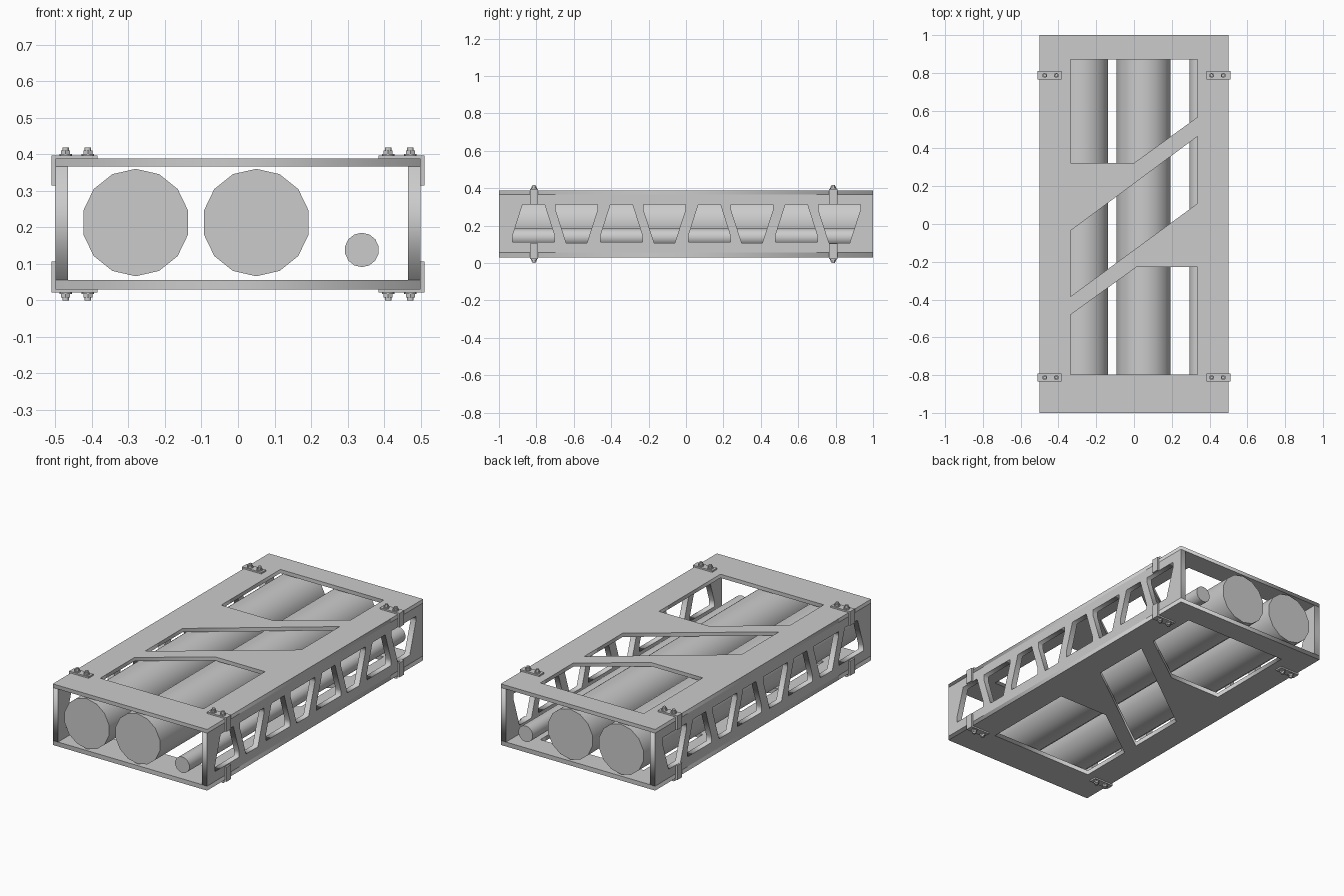
import bpy
import bmesh
from math import radians, pi
from mathutils import Matrix

if "Cube" in bpy.data.objects:
    bpy.data.objects.remove(bpy.data.objects["Cube"])


def plate(name, outlines, thickness, location, rotation=(0, 0, 0)):
    """Flat plate: first outline is the rim, the others are cut-outs."""
    cu = bpy.data.curves.new(name, 'CURVE')
    cu.dimensions = '2D'
    cu.fill_mode = 'BOTH'
    cu.extrude = thickness / 2
    for pts in outlines:
        sp = cu.splines.new('POLY')
        sp.points.add(len(pts) - 1)
        for p, (x, y) in zip(sp.points, pts):
            p.co = (x, y, 0, 1)
        sp.use_cyclic_u = True
    ob = bpy.data.objects.new(name, cu)
    ob.location, ob.rotation_euler = location, rotation
    bpy.context.collection.objects.link(ob)
    bpy.ops.object.select_all(action='DESELECT')
    bpy.context.view_layer.objects.active = ob
    ob.select_set(True)
    bpy.ops.object.convert(target='MESH')
    return bpy.context.object


def add_mesh(name, bm):
    bmesh.ops.recalc_face_normals(bm, faces=bm.faces)
    me = bpy.data.meshes.new(name)
    bm.to_mesh(me)
    bm.free()
    ob = bpy.data.objects.new(name, me)
    bpy.context.collection.objects.link(ob)
    return ob


def box(bm, x0, x1, y0, y1, z0, z1):
    m = Matrix.Translation(((x0 + x1) / 2, (y0 + y1) / 2, (z0 + z1) / 2))
    bmesh.ops.create_cube(bm, size=1, matrix=m @ Matrix.Diagonal((x1 - x0, y1 - y0, z1 - z0, 1)))


def rod(bm, x, y, z0, z1, r0, r1, n):
    bmesh.ops.create_cone(bm, cap_ends=True, segments=n, radius1=r0, radius2=r1,
                          depth=z1 - z0, matrix=Matrix.Translation((x, y, (z0 + z1) / 2)))


# Top and bottom plates with three angled windows
W = 0.335
windows = [
    [(-W, .87), (W, .87), (W, .565), (0, .323), (-W, .323)],
    [(W, .463), (W, .108), (-W, -.383), (-W, -.035)],
    [(-W, -.48), (.013, -.228), (W, -.228), (W, -.797), (-W, -.797)],
]
rim = [(-.5, -1), (.5, -1), (.5, 1), (-.5, 1)]
plate("top_plate", [rim] + windows, .022, (0, 0, .377))
plate("bottom_plate", [rim] + windows, .026, (0, 0, .043))

# Side plates with alternating truss cut-outs
up = [(-.112, .113), (.112, .113), (.112, .147), (.059, .313), (-.059, .313), (-.112, .147)]
down = [(-.055, .107), (.055, .107), (.112, .283), (.112, .313), (-.112, .313), (-.112, .283)]
centres = [-.815, -.585, -.345, -.115, .125, .353, .59, .82]
cuts = [[(c + y, z) for y, z in (down if i % 2 else up)] for i, c in enumerate(centres)]
side_rim = [(-1, .056), (1, .056), (1, .366), (-1, .366)]
for side, x in (("left", -.483), ("right", .483)):
    plate(side + "_side_plate", [side_rim] + cuts, .034, (x, 0, 0), (pi / 2, 0, pi / 2))

# Tubes running the full length, 14 sided with a vertex on top
for name, x, z, r in (("large_tube_left", -.28, .213, .147),
                      ("large_tube_right", .05, .213, .147),
                      ("small_tube", .339, .138, .047)):
    bpy.ops.mesh.primitive_cylinder_add(vertices=14, radius=r, depth=2, location=(x, 0, z),
                                        rotation=(pi / 2, 0, 0))
    bpy.context.object.name = name
    bpy.ops.object.shade_smooth_by_angle(angle=radians(40))

# Corner brackets with two bolts each, top and bottom
for sx, side in ((-1, "left"), (1, "right")):
    for yc, end in ((-.813, "front"), (.787, "back")):
        for top in (True, False):
            tag = f"{side}_{end}_{'top' if top else 'bottom'}"
            # s flips the stack of heights so it grows away from the plate
            s, base = (1, .388) if top else (-1, .030)
            face = base + s * .009
            bm = bmesh.new()
            box(bm, *sorted((sx * .384, sx * .51)), yc - .022, yc + .022, *sorted((base, face)))
            box(bm, *sorted((sx * .5, sx * .51)), yc - .022, yc + .022,
                *sorted((base, .314 if top else .106)))
            add_mesh("bracket_" + tag, bm)
            bm = bmesh.new()
            for bx in (.411, .472):
                for h0, h1, r, n in ((0, .004, .017, 16), (.004, .013, .014, 6), (.013, .021, .009, 12)):
                    z0, z1 = sorted((face + s * h0, face + s * h1))
                    rod(bm, sx * bx, yc, z0, z1, r, r, n)
            add_mesh("bolts_" + tag, bm)
